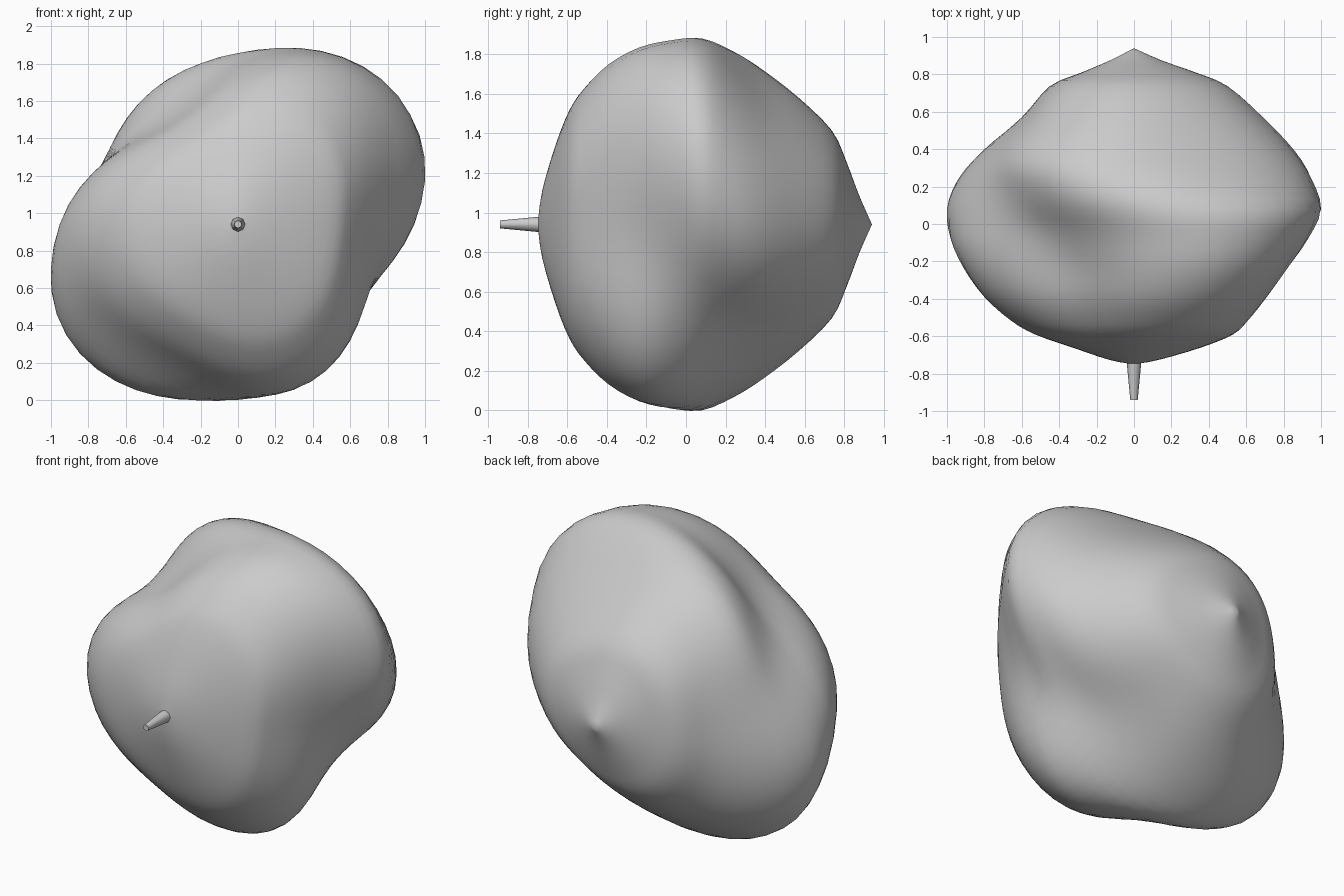
import bpy, bmesh, math

if "Cube" in bpy.data.objects:
    bpy.data.objects.remove(bpy.data.objects["Cube"])

CZ = 0.94      # height of the long axis, which runs along y
SEGS = 56

# Outline along the axis: (y, half height, reach to +x, reach to -x)
OUTLINE = [(-.75, 0, 0, 0), (-.727, .17, .13, .13), (-.66, .40, .36, .33),
           (-.59, .576, .53, .53), (-.515, .687, .61, .66), (-.39, .81, .71, .80),
           (-.237, .894, .82, .91), (-.08, .93, .93, .98), (.08, .94, 1.0, 1.0),
           (.24, .874, .95, .94), (.39, .78, .86, .81), (.57, .64, .69, .60),
           (.737, .475, .50, .45), (.81, .32, .33, .28), (.874, .15, .15, .13),
           (.94, 0, 0, 0)]


def refine(pts, steps=3):
    """Catmull-Rom refinement of the outline."""
    out = []
    last = len(pts) - 1
    for i in range(last):
        p = [pts[max(0, min(last, i + k))] for k in (-1, 0, 1, 2)]
        for s in range(steps):
            t = s / steps
            out.append(tuple(0.5 * (2 * b + (c - a) * t + (2 * a - 5 * b + 4 * c - d) * t * t
                                    + (3 * b - a - 3 * c + d) * t ** 3)
                             for a, b, c, d in zip(*p)))
    return out + [pts[-1]]


def cross_section(y, h, right, left):
    """Two lobes, strongest mid-way; a three-lobed wave swaps sides front to back."""
    fade = max(h, 0) / 0.94
    mid = math.exp(-((y - 0.08) / 0.3) ** 2)
    swing = math.sin(math.pi / 2 * max(-1, min(1, (y - 0.08) / 0.4)))
    odd = swing * (0.13 if y < 0.08 else 0.11)
    pts = []
    for i in range(SEGS):
        a = 2 * math.pi * i / SEGS
        r = 1 + fade * ((0.07 + 0.1 * mid) * math.sin(2 * a + 0.15)
                        + 0.03 * mid * math.cos(4 * (a - 1.95)) + odd * math.cos(3 * a))
        pts.append((r * math.cos(a), r * math.sin(a)))
    # stretch each side to the outline
    xs, zs = [p[0] for p in pts], [p[1] for p in pts]
    return [(x * (right / max(xs) if x > 0 else left / -min(xs)), y,
             z * (h / max(zs) if z > 0 else h / -min(zs)) + CZ) for x, z in pts]


# Lumpy body lofted from rings along y
bm = bmesh.new()
rings = [[bm.verts.new(c) for c in cross_section(*row)] for row in refine(OUTLINE)[1:-1]]
front = bm.verts.new((0, OUTLINE[0][0], CZ))
back = bm.verts.new((0, OUTLINE[-1][0], CZ))
for i in range(SEGS):
    j = (i + 1) % SEGS
    for p, q in zip(rings, rings[1:]):
        bm.faces.new((p[i], p[j], q[j], q[i]))
    bm.faces.new((front, rings[0][j], rings[0][i]))
    bm.faces.new((back, rings[-1][i], rings[-1][j]))
bmesh.ops.recalc_face_normals(bm, faces=bm.faces[:])
me = bpy.data.meshes.new("lumpy_body")
bm.to_mesh(me)
bm.free()
body = bpy.data.objects.new("lumpy_body", me)
bpy.context.collection.objects.link(body)
for p in me.polygons:
    p.use_smooth = True

# Short tapered stem at the front
bpy.ops.mesh.primitive_cone_add(vertices=8, radius1=0.04, radius2=0.02, depth=0.21,
                                location=(0, -0.835, CZ), rotation=(math.pi / 2, 0, 0))
stem = bpy.context.object
stem.name = "stem"
bpy.ops.object.shade_smooth_by_angle(angle=math.radians(50))
